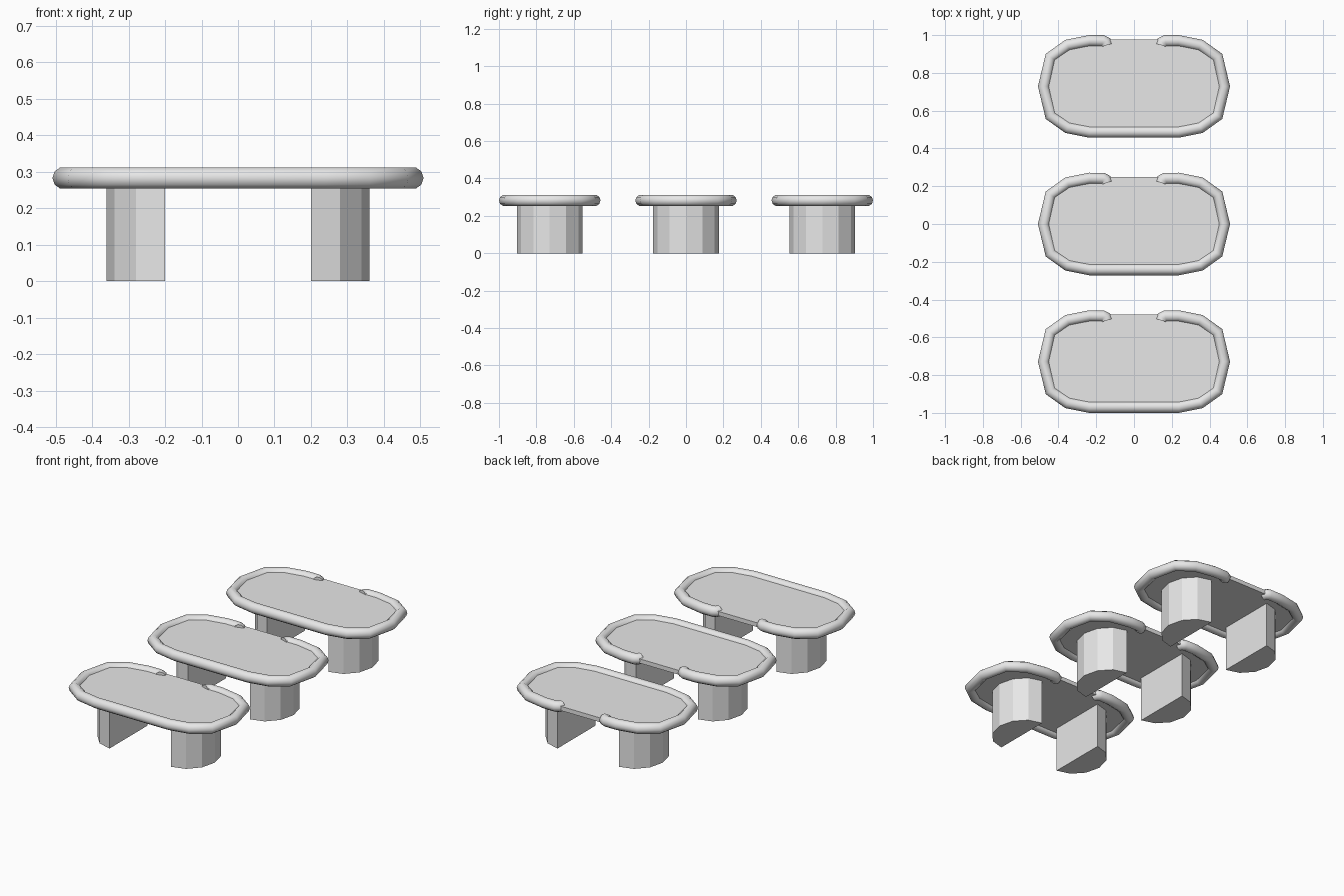
import bpy, bmesh, math

if "Cube" in bpy.data.objects:
    bpy.data.objects.remove(bpy.data.objects["Cube"], do_unlink=True)

SPACING = 0.7285
RIM_Z, RIM_R = 0.2825, 0.0305

grey = bpy.data.materials.new("light_grey")
grey.use_nodes = True
grey.diffuse_color = (0.8, 0.8, 0.8, 1)
grey.node_tree.nodes["Principled BSDF"].inputs["Base Color"].default_value = (0.8, 0.8, 0.8, 1)


def prism(name, outline, z0, z1, y):
    """Extrude a flat outline between two heights."""
    bm = bmesh.new()
    face = bm.faces.new([bm.verts.new((px, py, z0)) for px, py in outline])
    ext = bmesh.ops.extrude_face_region(bm, geom=[face])
    verts = [v for v in ext["geom"] if isinstance(v, bmesh.types.BMVert)]
    bmesh.ops.translate(bm, verts=verts, vec=(0, 0, z1 - z0))
    bmesh.ops.recalc_face_normals(bm, faces=bm.faces)
    mesh = bpy.data.meshes.new(name)
    bm.to_mesh(mesh)
    bm.free()
    mesh.materials.append(grey)
    obj = bpy.data.objects.new(name, mesh)
    obj.location.y = y
    bpy.context.collection.objects.link(obj)


def tube(name, path, y):
    """Sweep a round bar along an open path."""
    curve = bpy.data.curves.new(name, "CURVE")
    curve.dimensions = "3D"
    curve.bevel_depth = RIM_R
    curve.bevel_resolution = 3
    curve.use_fill_caps = True
    spline = curve.splines.new("POLY")
    spline.points.add(len(path) - 1)
    for point, (px, py) in zip(spline.points, path):
        point.co = (px, py, RIM_Z, 1)
    curve.materials.append(grey)
    obj = bpy.data.objects.new(name, curve)
    obj.location.y = y
    bpy.context.collection.objects.link(obj)
    bpy.ops.object.select_all(action="DESELECT")
    obj.select_set(True)
    bpy.context.view_layer.objects.active = obj
    bpy.ops.object.convert(target="MESH")
    bpy.ops.object.shade_smooth_by_angle(angle=math.radians(50))


# Right-hand end of the rounded top, from front to back
bend = [(0.236, 0.241), (0.352, 0.218), (0.442, 0.155)]
side = [(x, -y) for x, y in bend] + [(0.478, 0)] + bend[::-1]
hook = [(0.165, 0.241), (0.149, 0.234), (0.144, 0.218)]

# Rim stays open at the back, with both ends hooked inward
half_rim = side + hook
rim_path = [(-x, y) for x, y in half_rim[::-1]] + half_rim

# Top plate follows the rim, its back edge slightly further out
half_top = [(x, y * 1.033 if y > 0.2 else y) for x, y in side]
top_outline = half_top + [(-x, y) for x, y in half_top[::-1]]

# Half-round leg, flat on the inner side
leg = [(0.2 + 0.16 * math.cos(a), 0.176 * math.sin(a))
       for a in (math.radians(30 * i) for i in range(-3, 4))]

for label, y in (("front", -SPACING), ("middle", 0), ("back", SPACING)):
    prism(label + "_table_top", top_outline, 0.27, 0.295, y)
    tube(label + "_table_rim", rim_path, y)
    for name, s in (("left", 1), ("right", -1)):
        prism(f"{label}_table_{name}_leg", [(s * px, py) for px, py in leg], 0, 0.275, y)
